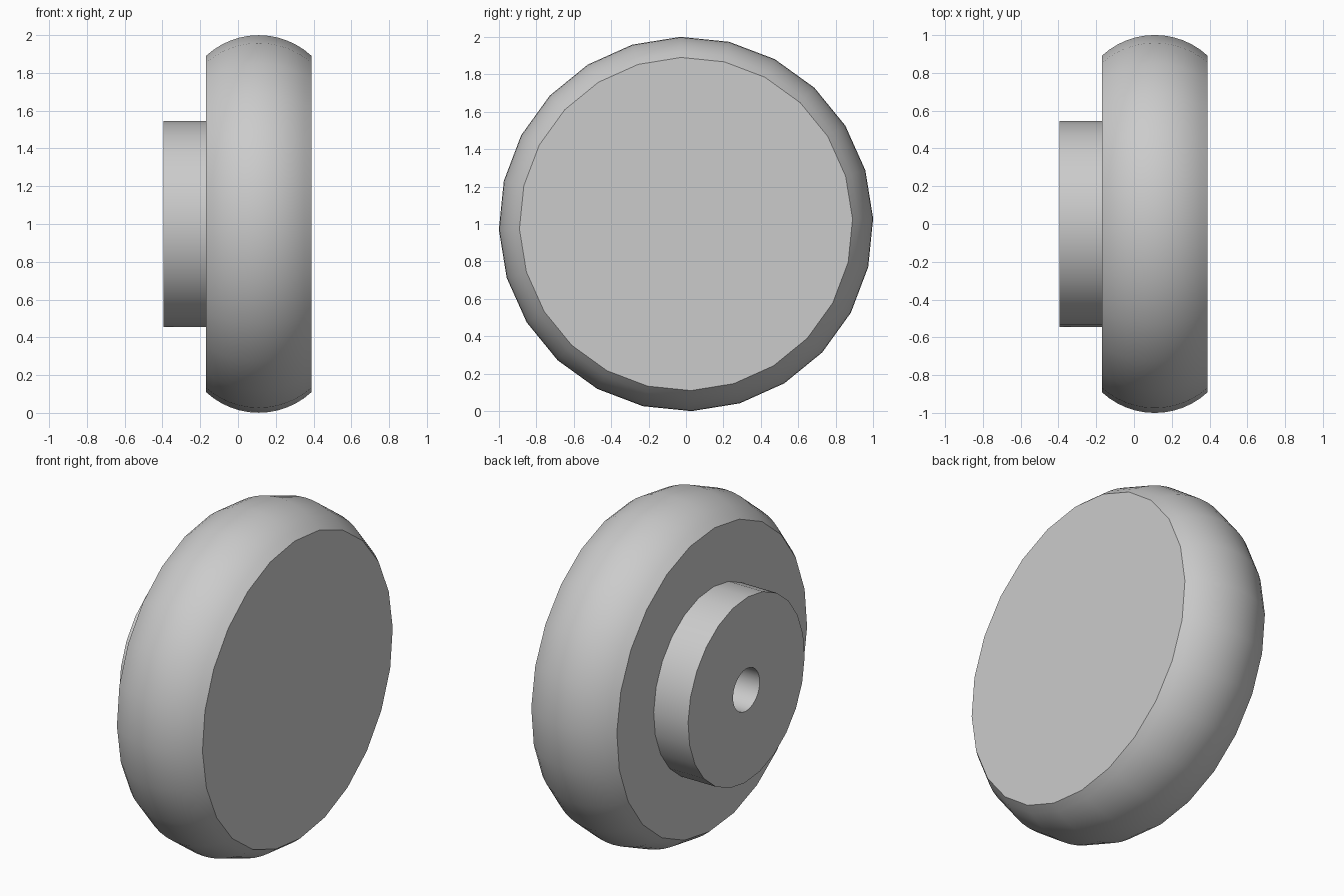
import bpy
import bmesh
import math

cube = bpy.data.objects.get("Cube")
if cube:
    bpy.data.objects.remove(cube, do_unlink=True)

SIDES = 24
START = math.radians(1.7)

grey = bpy.data.materials.new("plain_grey")
grey.use_nodes = True
colour = (0.6, 0.6, 0.6, 1)
grey.diffuse_color = colour
grey.node_tree.nodes["Principled BSDF"].inputs["Base Color"].default_value = colour


def lathe(name, profile):
    """Turn (x, radius) points around the x axis and cap both open ends."""
    bm = bmesh.new()
    rings = []
    for x, r in profile:
        ring = []
        for i in range(SIDES):
            a = START + math.tau * i / SIDES
            ring.append(bm.verts.new((x, r * math.cos(a), 1 + r * math.sin(a))))
        rings.append(ring)
    for a, b in zip(rings, rings[1:]):
        for i in range(SIDES):
            j = (i + 1) % SIDES
            bm.faces.new((a[i], a[j], b[j], b[i]))
    bm.faces.new(rings[0])
    bm.faces.new(rings[-1])
    bmesh.ops.recalc_face_normals(bm, faces=bm.faces)
    mesh = bpy.data.meshes.new(name)
    bm.to_mesh(mesh)
    bm.free()
    mesh.materials.append(grey)
    obj = bpy.data.objects.new(name, mesh)
    bpy.context.collection.objects.link(obj)
    bpy.ops.object.select_all(action='DESELECT')
    obj.select_set(True)
    bpy.context.view_layer.objects.active = obj
    bpy.ops.object.shade_smooth_by_angle(angle=math.radians(30))
    return obj


# Wheel: flat sides and a rounded rim
CENTRE, HALF, BULGE = 0.11, 0.28, 0.11
arc_r = (HALF ** 2 + BULGE ** 2) / (2 * BULGE)
sweep = math.asin(HALF / arc_r)
STEPS = 12
rim = []
for k in range(STEPS + 1):
    t = sweep * (2 * k / STEPS - 1)
    rim.append((CENTRE + arc_r * math.sin(t), 1 - arc_r + arc_r * math.cos(t)))
lathe("wheel", rim)

# Hub: short cylinder with a blind axle hole
INNER, OUTER = CENTRE - HALF, -0.395
lathe("hub", [(INNER, 0.545), (OUTER, 0.545), (OUTER, 0.125), (INNER + 0.005, 0.125)])
